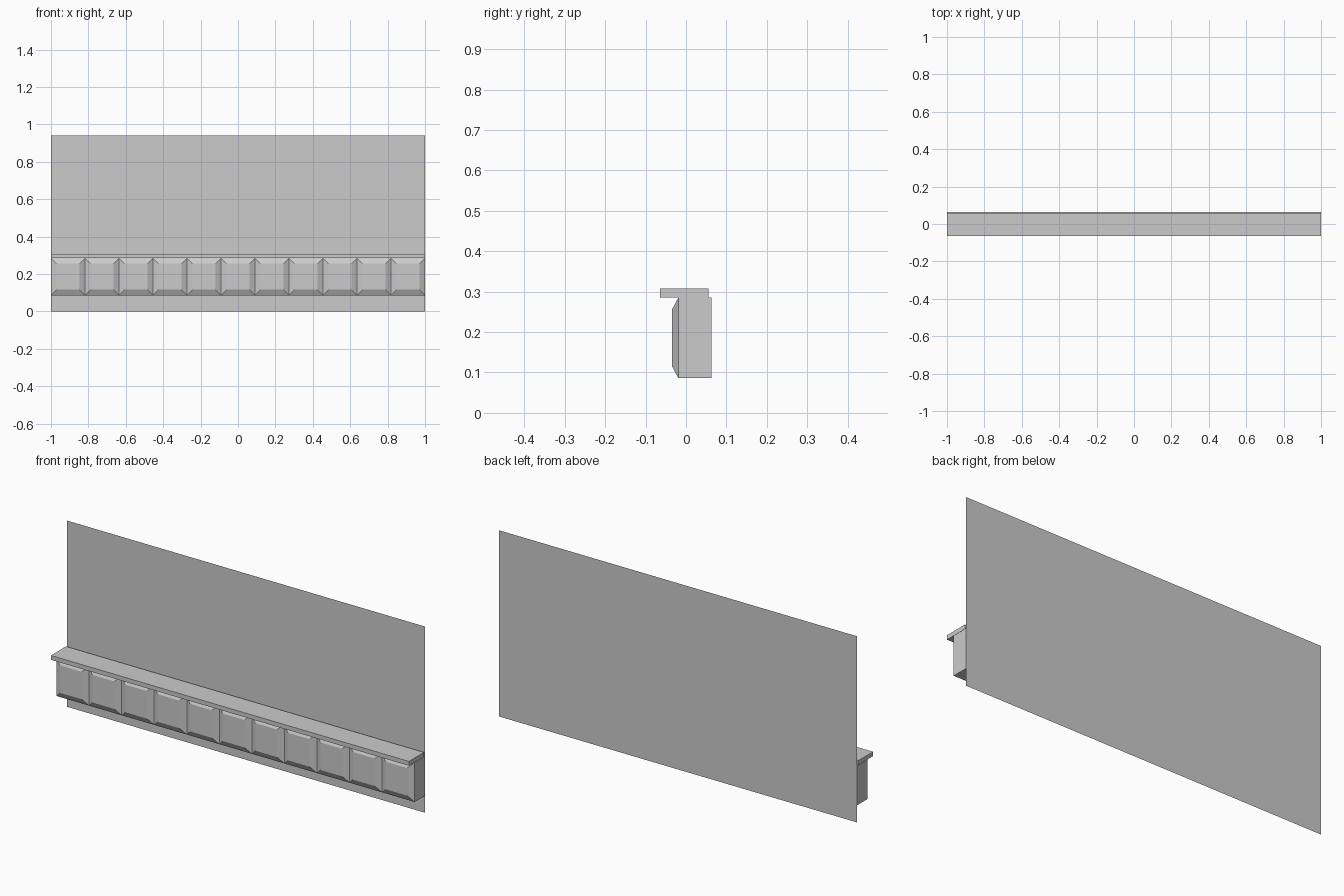
import bpy
import bmesh
from mathutils import Matrix, Vector

if "Cube" in bpy.data.objects:
    bpy.data.objects.remove(bpy.data.objects["Cube"], do_unlink=True)

GREY = (0.6, 0.6, 0.6, 1)
grey = bpy.data.materials.new("plain_grey")
grey.use_nodes = True
grey.diffuse_color = GREY
grey.node_tree.nodes["Principled BSDF"].inputs["Base Color"].default_value = GREY


def finish(bm, name):
    mesh = bpy.data.meshes.new(name)
    bm.to_mesh(mesh)
    bm.free()
    mesh.materials.append(grey)
    obj = bpy.data.objects.new(name, mesh)
    bpy.context.collection.objects.link(obj)
    return obj


def add_box(bm, low, high):
    low, high = Vector(low), Vector(high)
    place = Matrix.Translation((low + high) / 2) @ Matrix.Diagonal((*(high - low), 1))
    return bmesh.ops.create_cube(bm, size=1, matrix=place)["verts"]


# Wall: a single upright sheet behind everything
WALL_Y = 0.064
bm = bmesh.new()
corners = [(-1, 0), (1, 0), (1, 0.94), (-1, 0.94)]
bm.faces.new([bm.verts.new((x, WALL_Y, z)) for x, z in corners])
finish(bm, "wall")

# Ledge above the panels
bm = bmesh.new()
add_box(bm, (-1, -0.064, 0.286), (1, 0.056, 0.308))
finish(bm, "ledge")

# Row of panels, each with a raised, bevelled front
COUNT = 11
width = 2 / COUNT
for i in range(COUNT):
    left = -1 + i * width
    bm = bmesh.new()
    add_box(bm, (left, -0.019, 0.086), (left + width, 0.063, 0.285))
    bm.normal_update()
    front = min(bm.faces, key=lambda f: f.calc_center_median().y)
    bmesh.ops.inset_region(bm, faces=[front], thickness=0.03, use_even_offset=True)
    bmesh.ops.translate(bm, verts=front.verts, vec=(0, -0.016, 0))
    finish(bm, f"panel_{i + 1}")
